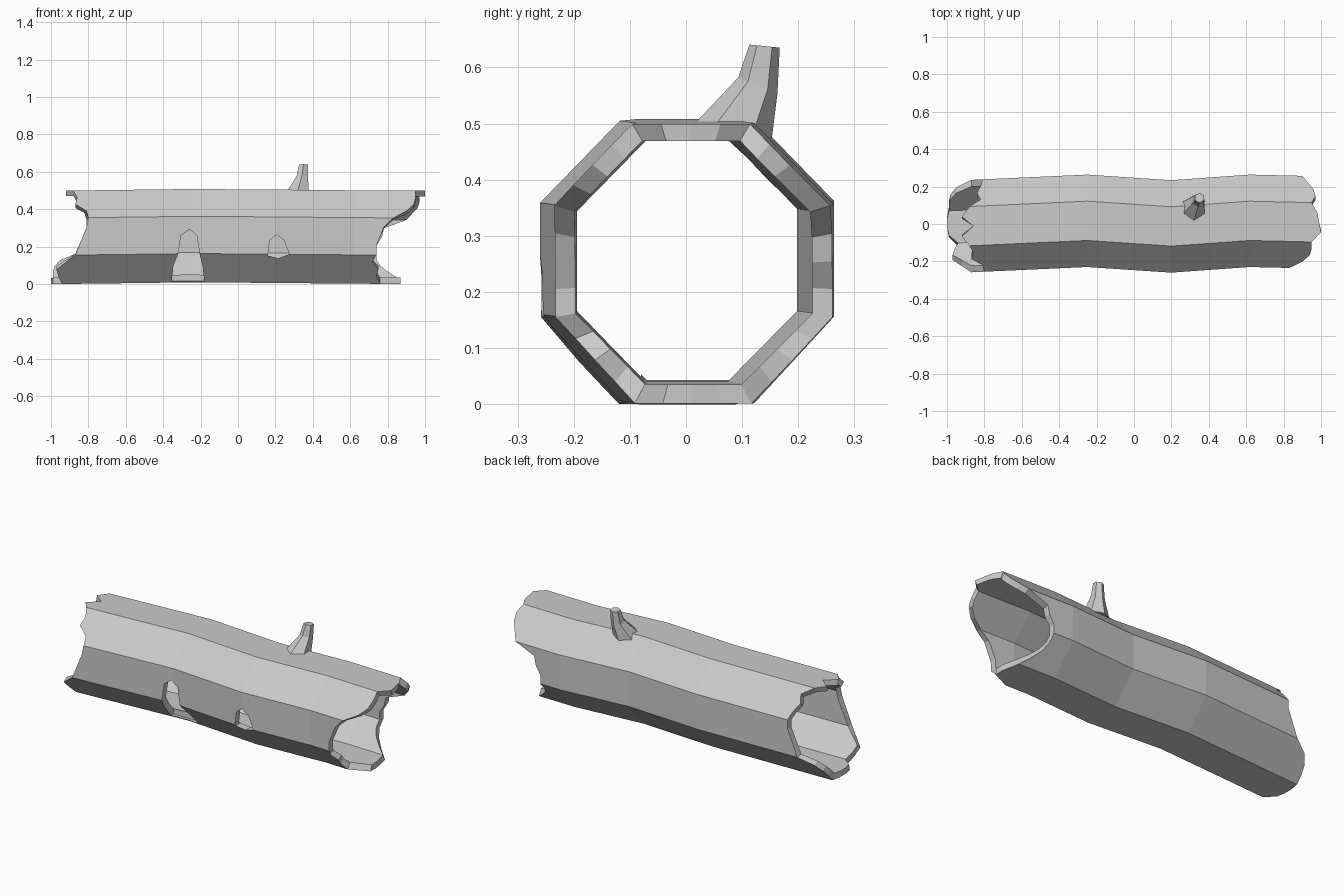
import bpy, bmesh, math
from mathutils import Vector

if "Cube" in bpy.data.objects:
    bpy.data.objects.remove(bpy.data.objects["Cube"], do_unlink=True)

bark = bpy.data.materials.new("bark_grey")
bark.use_nodes = True
GREY = (0.6, 0.6, 0.6, 1)
bark.diffuse_color = GREY
bark.node_tree.nodes["Principled BSDF"].inputs["Base Color"].default_value = GREY


def make_object(name, bm):
    bmesh.ops.recalc_face_normals(bm, faces=bm.faces)
    mesh = bpy.data.meshes.new(name)
    bm.to_mesh(mesh)
    bm.free()
    mesh.materials.append(bark)
    obj = bpy.data.objects.new(name, mesh)
    bpy.context.collection.objects.link(obj)
    return obj


def interpolate(x, points):
    # straight segments, the outer ones carried on past the ends
    for (xa, ya), (xb, yb) in zip(points, points[1:]):
        if x <= xb or (xb, yb) == points[-1]:
            return ya + (yb - ya) * (x - xa) / (xb - xa)


# Gentle sideways wave and lift along the trunk
BEND = [(-0.8, -0.008), (-0.25, 0.017), (0.2, -0.013), (0.62, 0.017), (1, 0.008)]
LIFT = [(-0.8, 0.002), (-0.25, 0.009), (0.2, 0.006), (0.62, 0.002), (1, 0)]


def octagon(flat, side, bottom, low, high, top):
    half = [(flat, bottom), (side, low), (side, high), (flat, top)]
    return [(-flat, bottom)] + half + [(-y, z) for y, z in half[:0:-1]]


OUTER = octagon(0.105, 0.247, 0, 0.154, 0.353, 0.499)
INNER = octagon(0.087, 0.211, 0.034, 0.16, 0.342, 0.469)

# Broken rims in hundredths, four samples per side:
# floor, back lower, back wall, back upper, top, front upper, front wall, front lower
STEPS = 4
LEFT_RIM = [94, 99, 100, 100, 99, 99, 98, 95, 87, 85, 83, 81, 81, 82, 84, 82,
            88, 92, 86, 92, 88, 86, 87, 81, 80, 81, 83, 85, 87, 92, 97, 96]
RIGHT_RIM = [76, 87, 87, 86, 85, 80, 76, 74, 74, 74, 77, 78, 90, 93, 96, 97,
             95, 98, 99, 100, 95, 95, 94, 90, 83, 78, 76, 74, 74, 72, 75, 74]


def wall_point(section, i, x):
    k, part = divmod(i, STEPS)
    a, b = Vector(section[k]), Vector(section[(k + 1) % len(section)])
    y, z = a.lerp(b, part / STEPS)
    return (x, y + interpolate(x, BEND), z + interpolate(x, LIFT))


# Hollow trunk: each column runs out along the bark and back along the inside
bm = bmesh.new()
columns = []
for i, (left, right) in enumerate(zip(LEFT_RIM, RIGHT_RIM)):
    xs = [-left / 100, -0.25, 0.2, 0.62, right / 100]
    column = [bm.verts.new(wall_point(OUTER, i, x)) for x in xs]
    column += [bm.verts.new(wall_point(INNER, i, x)) for x in reversed(xs)]
    columns.append(column)
for i, a in enumerate(columns):
    b = columns[(i + 1) % len(columns)]
    for j in range(len(a)):
        k = (j + 1) % len(a)
        bm.faces.new((a[j], a[k], b[k], b[j]))
trunk = make_object("hollow_trunk", bm)


# Openings cut through the front wall
def cut_opening(name, outline, inner_y):
    bm = bmesh.new()
    front = [bm.verts.new((x, -0.4, z)) for x, z in outline]
    back = [bm.verts.new((x, inner_y, z)) for x, z in outline]
    bm.faces.new(front)
    bm.faces.new(back)
    for i in range(len(front)):
        k = (i + 1) % len(front)
        bm.faces.new((front[i], front[k], back[k], back[i]))
    cutter = make_object(name, bm)
    cutter.hide_render = True
    mod = trunk.modifiers.new(name, 'BOOLEAN')
    mod.operation = 'DIFFERENCE'
    mod.solver = 'EXACT'
    mod.object = cutter
    bpy.context.view_layer.objects.active = trunk
    bpy.ops.object.modifier_apply(modifier=name)
    bpy.data.objects.remove(cutter, do_unlink=True)


cut_opening("tall_opening", [(-0.355, 0.017), (-0.18, 0.017), (-0.19, 0.1), (-0.205, 0.16),
                             (-0.22, 0.26), (-0.26, 0.293), (-0.305, 0.26), (-0.32, 0.16),
                             (-0.345, 0.1)], -0.08)
cut_opening("small_opening", [(0.16, 0.152), (0.215, 0.137), (0.275, 0.16), (0.245, 0.235),
                              (0.205, 0.265), (0.17, 0.235)], -0.1)

# Broken branch stub: flared base, bend, tip (centre and radius)
bm = bmesh.new()
SIDES = 6
rings = []
for x, y, z, r, tilt in [(0.32, 0.085, 0.488, 0.068, -0.2),
                         (0.343, 0.128, 0.568, 0.035, -0.4),
                         (0.35, 0.14, 0.638, 0.027, -0.1)]:
    ring = []
    for s in range(SIDES):
        a = math.tau * (s + 0.5) / SIDES
        dy = r * math.sin(a)
        ring.append(bm.verts.new((x + r * math.cos(a), y + dy, z + tilt * dy)))
    rings.append(ring)
for a, b in zip(rings, rings[1:]):
    for s in range(SIDES):
        k = (s + 1) % SIDES
        bm.faces.new((a[s], a[k], b[k], b[s]))
bm.faces.new(rings[0])
bm.faces.new(rings[-1])
make_object("branch_stub", bm)
